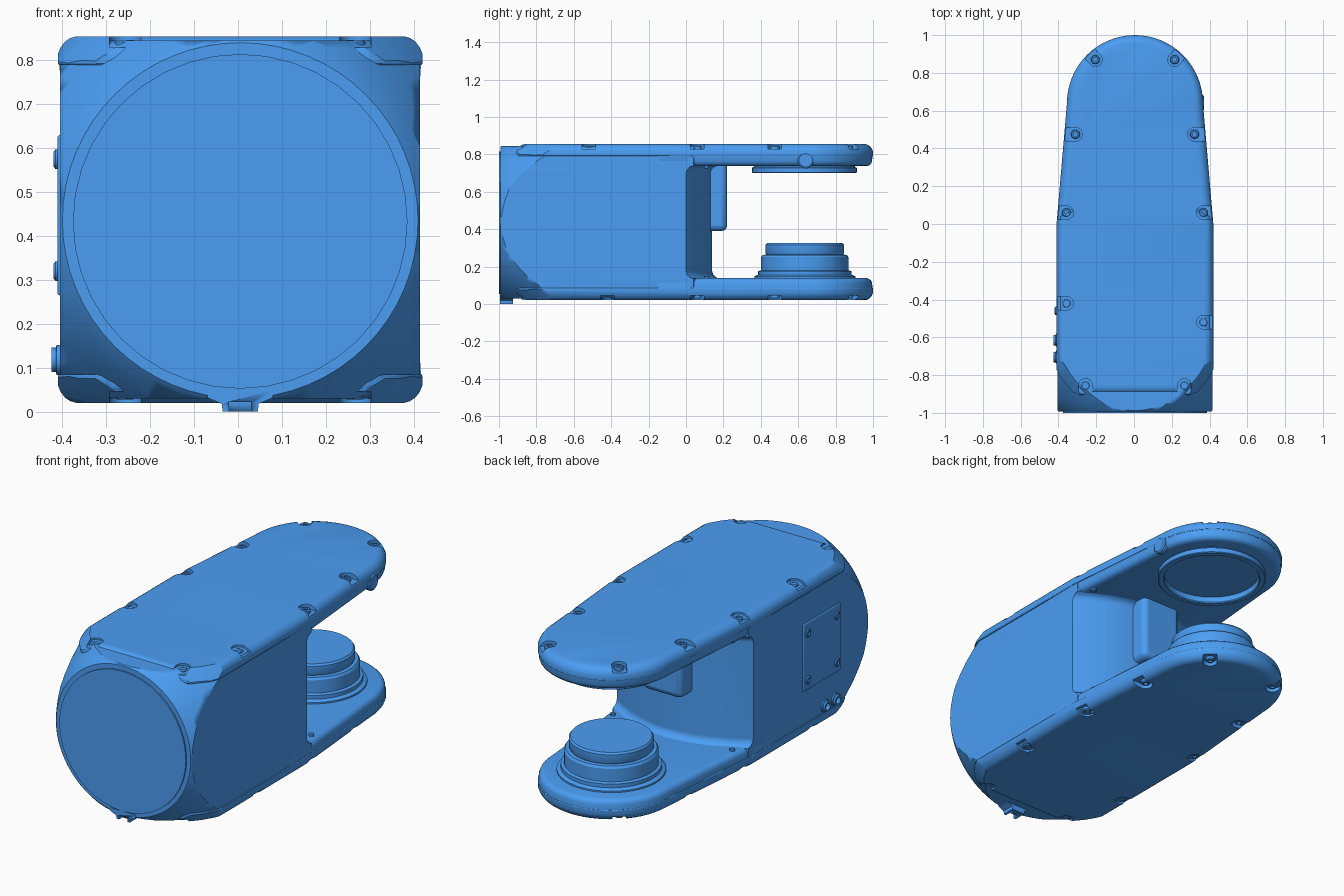
import bpy, bmesh
from math import sin, cos, pi, radians
from mathutils import Matrix, Vector

if "Cube" in bpy.data.objects:
    bpy.data.objects.remove(bpy.data.objects["Cube"])

CX, CZ = 0.005, 0.4375
ALONG_Y = Matrix.Rotation(-pi / 2, 4, 'X')      # local z -> +y
ALONG_NX = Matrix.Rotation(-pi / 2, 4, 'Y')     # local z -> -x
FLIP = Matrix.Translation((CX, 0, CZ)) @ Matrix.Rotation(pi, 4, 'Y') @ Matrix.Translation((-CX, 0, -CZ))

blue = bpy.data.materials.new("blue_paint")
blue.diffuse_color = (0.07, 0.34, 0.9, 1)
blue.use_nodes = True
blue.node_tree.nodes["Principled BSDF"].inputs["Base Color"].default_value = blue.diffuse_color


def smooth(ob, angle=32):
    bpy.ops.object.select_all(action='DESELECT')
    ob.select_set(True)
    bpy.context.view_layer.objects.active = ob
    bpy.ops.object.shade_smooth_by_angle(angle=radians(angle))


def loft(name, rings, matrix=None):
    """Skin a stack of equal-length rings and cap both ends."""
    bm = bmesh.new()
    vs = [[bm.verts.new(p) for p in ring] for ring in rings]
    n = len(vs[0])
    for a, b in zip(vs, vs[1:]):
        for i in range(n):
            bm.faces.new((a[i], a[(i + 1) % n], b[(i + 1) % n], b[i]))
    bm.faces.new(vs[0][::-1])
    bm.faces.new(vs[-1])
    if matrix:
        bm.transform(matrix)
    bmesh.ops.recalc_face_normals(bm, faces=bm.faces)
    me = bpy.data.meshes.new(name)
    bm.to_mesh(me)
    bm.free()
    me.materials.append(blue)
    ob = bpy.data.objects.new(name, me)
    bpy.context.collection.objects.link(ob)
    smooth(ob)
    return ob


def lathe(name, profile, loc, axis=Matrix(), segs=48):
    rings = [[(r * cos(2 * pi * i / segs), r * sin(2 * pi * i / segs), h) for i in range(segs)]
             for r, h in profile]
    return loft(name, rings, Matrix.Translation(loc) @ axis)


def box(name, lo, hi, bevel=0.0):
    ring = [(lo[0], lo[1]), (hi[0], lo[1]), (hi[0], hi[1]), (lo[0], hi[1])]
    ob = loft(name, [[(x, y, z) for x, y in ring] for z in (lo[2], hi[2])])
    if bevel:
        m = ob.modifiers.new("round", 'BEVEL')
        m.width, m.segments = bevel, 3
        bpy.ops.object.modifier_apply(modifier=m.name)
        smooth(ob)
    return ob


def boolean(ob, cutter, op):
    bpy.context.view_layer.objects.active = ob
    m = ob.modifiers.new("cut", 'BOOLEAN')
    m.operation, m.object, m.solver = op, cutter, 'EXACT'
    cutter.hide_render = True
    bpy.ops.object.modifier_apply(modifier=m.name)
    bpy.data.objects.remove(cutter)


def inset(pts, d):
    """Offset a counter-clockwise convex outline inward."""
    out = []
    for i, p in enumerate(pts):
        e1 = (Vector(p) - Vector(pts[i - 1])).normalized()
        e2 = (Vector(pts[(i + 1) % len(pts)]) - Vector(p)).normalized()
        n = Vector((-e1.y - e2.y, e1.x + e2.x)).normalized()
        out.append(Vector(p) + n * d / max(0.3, n.dot(Vector((-e1.y, e1.x)))))
    return out


def plate(name, pts, levels):
    return loft(name, [[(CX + p[0], p[1], z) for p in inset(pts, d)] for z, d in levels])


def front_trim(grow):
    """Round nose shape that trims the square housing towards the front disc."""
    profile = [(0.405, -0.992), (0.412, -0.985), (0.442, -0.95), (0.472, -0.9), (0.5, -0.85), (0.525, -0.8),
               (0.565, -0.7), (0.60, -0.6), (0.62, -0.5), (0.62, 1.2)]
    return lathe("front_trim", [(r + grow, y) for r, y in profile], (CX, 0, CZ - 0.002), ALONG_Y, 64)


def body_ring(z, hw, flare):
    """Housing plan with bulged rear wall."""
    rear = [(hw * (1 - i / 12), 0.14 * (1 - (1 - i / 12) ** 2) + flare) for i in range(25)]
    return [(CX + x, y, z) for x, y in [(-hw, -1.1), (hw, -1.1)] + rear]


# main housing, flared into the arms
body = loft("main_housing", [body_ring(*l) for l in (
    (0.03, 0.365, 0.04), (0.04, 0.39, 0.04), (0.06, 0.405, 0.04), (0.085, 0.41, 0.04),
    (0.135, 0.41, 0.04), (0.142, 0.41, 0.02), (0.155, 0.41, 0.007), (0.175, 0.41, 0),
    (0.70, 0.41, 0), (0.72, 0.41, 0.007), (0.733, 0.41, 0.02), (0.74, 0.41, 0.04),
    (0.79, 0.41, 0.04), (0.815, 0.405, 0.04), (0.835, 0.39, 0.04), (0.845, 0.365, 0.04))])
boolean(body, front_trim(0), 'INTERSECT')
smooth(body, 48)
weighted = body.modifiers.new("soft_front", 'WEIGHTED_NORMAL')
weighted.keep_sharp = True

# front disc and the locating tab beneath it
lathe("front_disc", [(0.381, -0.98), (0.381, -1.0)], (CX, 0, CZ - 0.004), ALONG_Y, 40)
tab = [(-0.04, 0.0), (0.04, 0.0), (0.042, 0.018), (0.075, 0.032), (0.075, 0.05),
       (-0.075, 0.05), (-0.075, 0.032), (-0.042, 0.018)]
locating_tab = loft("locating_tab", [[(CX + x, y, z) for x, z in tab] for y in (-0.995, -0.925)])
boolean(locating_tab, box("tab_slot", (CX - 0.025, -1.1, -0.02), (CX + 0.025, -0.965, 0.022)), 'DIFFERENCE')

# upper half: cover with screw pockets, arm plate, screws
half = []
front = [(0.29, -0.905), (0.33, -0.89), (0.395, -0.81), (0.415, -0.77)]
nose = [(0.36 * cos(pi * i / 32), 0.64 + 0.36 * sin(pi * i / 32)) for i in range(33)]
sides = [(0.415, 0.0)] + nose + [(-0.415, 0.0)]
cover = plate("arm_cover", front + sides + [(-x, y) for x, y in front[::-1]], [
    (0.79, 0.002), (0.793, 0), (0.815, 0), (0.83, 0.006), (0.843, 0.016), (0.851, 0.028), (0.855, 0.042)])
boolean(cover, front_trim(0.014), 'INTERSECT')
half.append(cover)
half.append(plate("arm_plate", [(0.415, -0.15)] + sides + [(-0.415, -0.15)], [
    (0.737, 0.035), (0.741, 0.02), (0.75, 0.01), (0.763, 0.005), (0.792, 0.003)]))

screws = [(-0.21, 0.87), (0.21, 0.87), (-0.315, 0.475), (0.315, 0.475), (-0.362, 0.06), (0.362, 0.06),
          (-0.362, -0.42), (0.362, -0.52), (-0.262, -0.855), (0.262, -0.855)]
for x, y in screws:
    if y > 0.8:
        d = Vector((x, y - 0.64)).normalized()
    elif y < -0.8:
        d = Vector((0, -1))
    else:
        d = Vector((1 if x > 0 else -1, 0))
    s = Vector((-d.y, d.x))
    pts = [s * 0.036 * cos(a) - d * 0.036 * sin(a) for a in (pi * i / 12 for i in range(13))]
    pts += [d * 0.12 - s * 0.036, d * 0.12 + s * 0.036]
    boolean(cover, loft("pocket", [[(CX + x + p.x, y + p.y, z) for p in pts] for z in (0.829, 0.9)]), 'DIFFERENCE')
    half.append(lathe("cover_screw", [(0.024, 0.82), (0.024, 0.842), (0.019, 0.847), (0.011, 0.847),
                                      (0.011, 0.837)], (CX + x, y, 0), segs=16))
smooth(cover)
for x in (-0.36, 0.36):
    half.append(lathe("arm_pin", [(0.014, 0.75), (0.014, 0.728), (0.01, 0.725)], (CX + x, 0.11, 0), segs=12))

# lower half is the upper half turned over
for ob in half:
    low = ob.copy()
    low.name = "lower_" + ob.name
    low.matrix_world = FLIP
    bpy.context.collection.objects.link(low)
    ob.name = "upper_" + ob.name

# stepped hub on the lower arm, shallow socket ring under the upper arm
lathe("lower_hub", [(0.27, 0.12), (0.27, 0.146), (0.262, 0.153), (0.25, 0.155), (0.25, 0.175),
                    (0.234, 0.18), (0.234, 0.25), (0.226, 0.262), (0.206, 0.264), (0.21, 0.272),
                    (0.21, 0.315), (0.202, 0.325)], (CX, 0.635, 0))
lathe("upper_socket", [(0.27, 0.75), (0.27, 0.733), (0.28, 0.728), (0.28, 0.704), (0.275, 0.7),
                       (0.25, 0.7), (0.246, 0.705), (0.246, 0.735)], (CX, 0.633, 0))

# block on the rear wall, under the upper arm
box("rear_block", (CX - 0.13, -0.02, 0.39), (CX + 0.11, 0.22, 0.79), 0.03)

# side button on the upper arm
lathe("side_button", [(0.044, -0.02), (0.044, 0.004), (0.036, 0.01)], (0.36, 0.64, 0.768),
      ALONG_NX @ Matrix.Rotation(pi, 4, 'Y'), 24)

# left side: access panel with four screws, two connectors
box("access_panel", (-0.411, -0.745, 0.265), (-0.39, -0.425, 0.63), 0.005)
for y in (-0.46, -0.71):
    for z in (0.32, 0.575):
        lathe("panel_screw", [(0.022, 0), (0.022, 0.011), (0.017, 0.015), (0.01, 0.015), (0.01, 0.008)],
              (-0.405, y, z), ALONG_NX, 16)
for y in (-0.615, -0.705):
    lathe("connector", [(0.034, -0.02), (0.034, 0.008), (0.028, 0.01), (0.028, 0.02), (0.018, 0.02),
                        (0.018, 0.0)], (-0.405, y, 0.118), ALONG_NX, 24)
